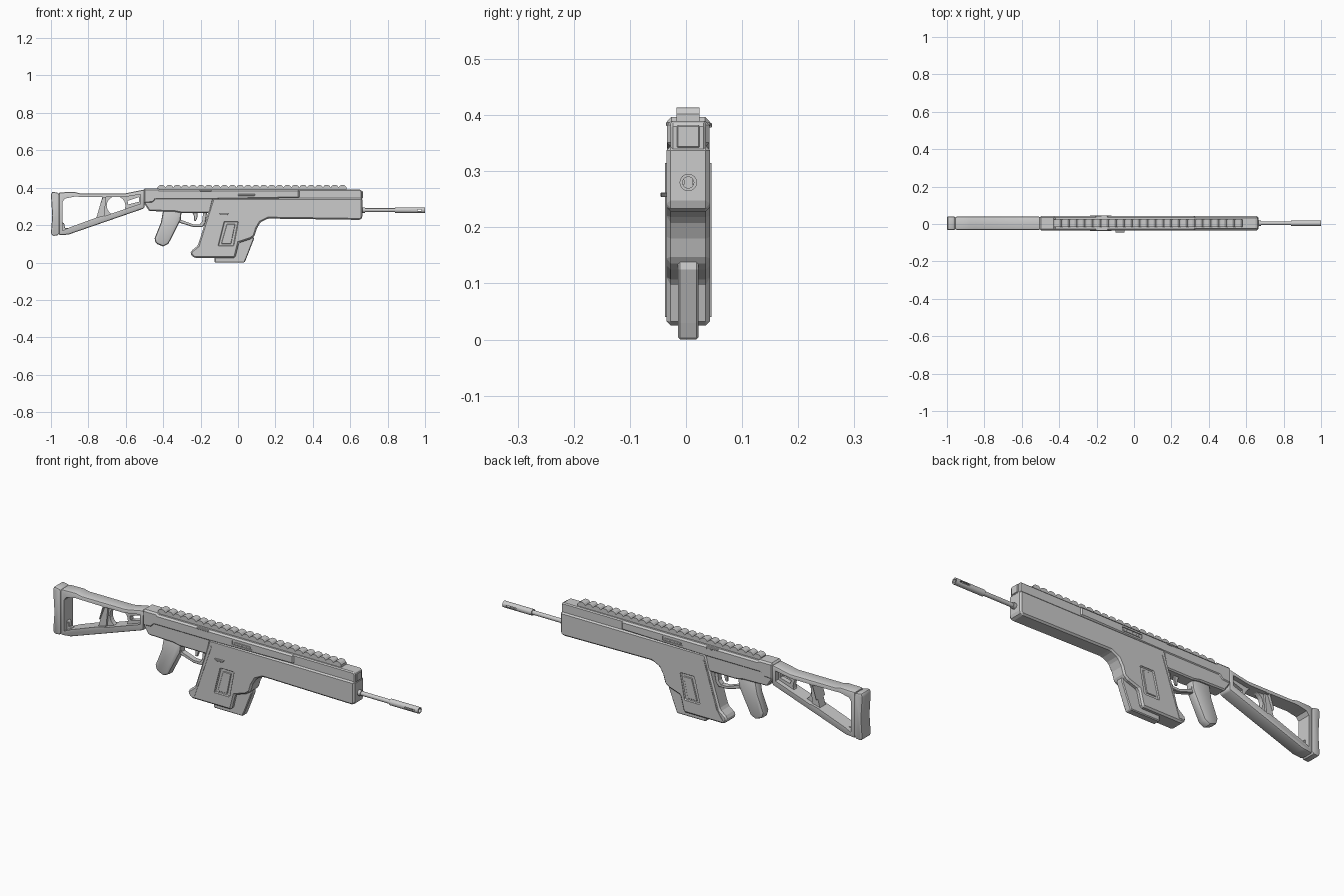
import bpy, bmesh, math

YC = 0.004  # centre plane of the body


def prism(name, pts, half, bevel=0.0, y=YC, segs=1, angle=40):
    """Extrude an (x, z) profile across y, then chamfer its edges."""
    bm = bmesh.new()
    f = bm.faces.new([bm.verts.new((px, y - half, pz)) for px, pz in pts])
    r = bmesh.ops.extrude_face_region(bm, geom=[f])
    vs = [v for v in r["geom"] if isinstance(v, bmesh.types.BMVert)]
    bmesh.ops.translate(bm, verts=vs, vec=(0, 2 * half, 0))
    bmesh.ops.recalc_face_normals(bm, faces=bm.faces)
    me = bpy.data.meshes.new(name)
    bm.to_mesh(me)
    bm.free()
    ob = bpy.data.objects.new(name, me)
    bpy.context.collection.objects.link(ob)
    if bevel:
        m = ob.modifiers.new("bevel", "BEVEL")
        m.width, m.segments = bevel, segs
        m.limit_method, m.angle_limit = "ANGLE", math.radians(angle)
        apply(ob, m)
    return ob


def apply(ob, mod):
    bpy.ops.object.select_all(action="DESELECT")
    bpy.context.view_layer.objects.active = ob
    ob.select_set(True)
    bpy.ops.object.modifier_apply(modifier=mod.name)


def cut(ob, pts, half=0.1, y=YC, bevel=0.0):
    c = prism("cutter", pts, half, bevel, y)
    c.hide_render = True
    m = ob.modifiers.new("cut", "BOOLEAN")
    m.operation, m.object, m.solver = "DIFFERENCE", c, "EXACT"
    apply(ob, m)
    bpy.data.objects.remove(c)


def rect(x0, x1, z0, z1):
    return [(x0, z0), (x1, z0), (x1, z1), (x0, z1)]


def smooth(ob):
    bpy.ops.object.select_all(action="DESELECT")
    bpy.context.view_layer.objects.active = ob
    ob.select_set(True)
    bpy.ops.object.shade_smooth_by_angle(angle=math.radians(35))


def tube(name, x0, x1, r, sides=16):
    bpy.ops.mesh.primitive_cylinder_add(vertices=sides, radius=r, depth=x1 - x0,
        location=((x0 + x1) / 2, YC, 0.28), rotation=(0, math.pi / 2, 0))
    ob = bpy.context.object
    ob.name = name
    smooth(ob)
    return ob


# Handguard and magazine housing in one shell
body = prism("handguard_and_housing", [
    (0.665, 0.345), (0.665, 0.24), (0.655, 0.228), (0.16, 0.235), (0.12, 0.215),
    (0.10, 0.18), (0.088, 0.14), (0.065, 0.125), (0.005, 0.105), (-0.015, 0.025),
    (-0.235, 0.025), (-0.255, 0.045), (-0.25, 0.062), (-0.215, 0.09),
    (-0.135, 0.345)], 0.039, 0.011, angle=25)
window = [(-0.075, 0.22), (0.003, 0.22), (-0.022, 0.088), (-0.108, 0.088)]
for s in (-1, 1):
    cut(body, window, 0.008, YC + s * 0.041, 0.004)
    prism("window_insert", [(-0.06, 0.205), (-0.015, 0.205), (-0.037, 0.1),
          (-0.09, 0.1)], 0.003, 0.002, YC + s * 0.034)
    # raised rib along the rear edge of the housing
    prism("housing_rib", [(-0.13, 0.315), (-0.12, 0.315), (-0.215, 0.04),
          (-0.235, 0.04), (-0.2, 0.09)], 0.002, 0, YC + s * 0.039)

# Upper and lower receiver
upper = prism("upper_receiver", [
    (-0.505, 0.315), (-0.455, 0.318), (-0.44, 0.335), (-0.15, 0.335), (0.33, 0.343),
    (0.33, 0.39), (-0.42, 0.39), (-0.43, 0.397), (-0.505, 0.397)], 0.038, 0.008)
for s in (-1, 1):
    cut(upper, rect(-0.01, 0.1, 0.354, 0.374), 0.006, YC + s * 0.039)
    prism("port_cover", rect(0.0, 0.09, 0.357, 0.366), 0.003, 0.001, YC + s * 0.034)
    prism("side_lug", rect(-0.205, -0.14, 0.38, 0.388), 0.005, 0.002, YC + s * 0.035)
prism("lower_receiver", [
    (-0.5, 0.345), (-0.505, 0.32), (-0.475, 0.275), (-0.34, 0.272), (-0.3, 0.264),
    (-0.15, 0.264), (-0.13, 0.345)], 0.034, 0.006)
prism("front_top_cover", [(0.31, 0.335), (0.663, 0.335), (0.663, 0.38), (0.655, 0.39),
      (0.31, 0.39)], 0.032, 0.005)
prism("front_sight_block", rect(0.6, 0.667, 0.342, 0.382), 0.02, 0.002)

# Scalloped top rail
n, x0, x1 = 24, -0.43, 0.58
p = (x1 - x0) / n
rail = [(x1, 0.38), (x0, 0.38)]
for i in range(n):
    a = x0 + i * p
    rail += [(a, 0.402), (a + 0.18 * p, 0.411), (a + 0.32 * p, 0.414),
             (a + 0.68 * p, 0.414), (a + 0.82 * p, 0.411), (a + 0.999 * p, 0.402)]
prism("top_rail", rail, 0.0205)

# Magazine
prism("magazine", [(-0.125, 0.0), (0.035, 0.0), (0.048, 0.03), (0.085, 0.125),
      (0.08, 0.17), (-0.09, 0.17), (-0.125, 0.03)], 0.0185, 0.004)

# Pistol grip, trigger guard and trigger
grip = prism("pistol_grip", [
    (-0.4, 0.28), (-0.3, 0.28), (-0.308, 0.225), (-0.372, 0.1), (-0.4, 0.086),
    (-0.44, 0.102), (-0.446, 0.13), (-0.412, 0.215)], 0.024, 0.012, segs=2, angle=50)
smooth(grip)
guard = prism("trigger_guard", [
    (-0.33, 0.27), (-0.32, 0.215), (-0.24, 0.19), (-0.19, 0.19), (-0.175, 0.21),
    (-0.165, 0.27)], 0.013, 0.003)
cut(guard, [(-0.305, 0.275), (-0.305, 0.228), (-0.238, 0.204), (-0.205, 0.204),
            (-0.192, 0.22), (-0.185, 0.275)])
prism("trigger", [(-0.245, 0.27), (-0.215, 0.27), (-0.218, 0.24), (-0.225, 0.222),
      (-0.236, 0.224), (-0.234, 0.245)], 0.006, 0.002)

# Release catches on the sides
prism("release_catch", [(-0.1, 0.262), (-0.05, 0.262), (-0.058, 0.254), (-0.09, 0.254)],
      0.006, 0.001, -0.039)
prism("right_stud", rect(-0.175, -0.145, 0.378, 0.386), 0.004, 0.001, 0.042)

# Barrel and muzzle
tube("barrel", 0.65, 0.85, 0.0105)
tube("muzzle_collar", 0.655, 0.68, 0.014)
muzzle = tube("muzzle", 0.84, 1.0, 0.0155)
bpy.ops.mesh.primitive_cylinder_add(vertices=16, radius=0.01, depth=0.06,
    location=(0.99, YC, 0.28), rotation=(0, math.pi / 2, 0))
bore = bpy.context.object
bore.hide_render = True
mod = muzzle.modifiers.new("bore", "BOOLEAN")
mod.object, mod.solver = bore, "EXACT"
apply(muzzle, mod)
bpy.data.objects.remove(bore)
for s in (-1, 1):
    cut(muzzle, rect(0.925, 0.98, 0.276, 0.284), 0.007, YC + s * 0.015)

# Skeleton stock: frame, thin web and butt pad
stock = prism("stock_frame", [
    (-0.958, 0.375), (-0.875, 0.377), (-0.845, 0.37), (-0.6, 0.37), (-0.5, 0.39),
    (-0.5, 0.29), (-0.905, 0.15), (-0.958, 0.145)], 0.035, 0.009, segs=2)
cut(stock, [(-0.938, 0.325), (-0.925, 0.342), (-0.875, 0.352), (-0.725, 0.35),
            (-0.757, 0.24), (-0.9, 0.188), (-0.938, 0.17)])
cut(stock, [(-0.705, 0.35), (-0.61, 0.35), (-0.52, 0.365), (-0.52, 0.315),
            (-0.715, 0.248)])
for s in (-1, 1):  # slim the strut between the two openings
    cut(stock, [(-0.72, 0.349), (-0.69, 0.349), (-0.70, 0.255), (-0.76, 0.24)],
        0.012, YC + s * 0.034)
web = prism("stock_web", [(-0.72, 0.36), (-0.6, 0.36), (-0.51, 0.375), (-0.51, 0.305),
            (-0.73, 0.23)], 0.012)
ring = [(-0.652 + 0.05 * math.cos(t * math.pi / 12), 0.304 + 0.05 * math.sin(t * math.pi / 12))
        for t in range(24)]
cut(web, ring)
cut(web, [(-0.59, 0.33), (-0.53, 0.35), (-0.53, 0.325), (-0.588, 0.31)])
smooth(stock)
prism("stock_lug", [(-0.94, 0.165), (-0.905, 0.165), (-0.91, 0.185), (-0.925, 0.185),
      (-0.93, 0.21), (-0.94, 0.215)], 0.012, 0.002)
pad = prism("butt_pad", [
    (-0.995, 0.378), (-0.96, 0.373), (-0.955, 0.36), (-0.955, 0.155), (-0.965, 0.145),
    (-0.99, 0.142), (-1.0, 0.155), (-0.993, 0.25), (-1.0, 0.36)], 0.036, 0.007, segs=2)
smooth(pad)
